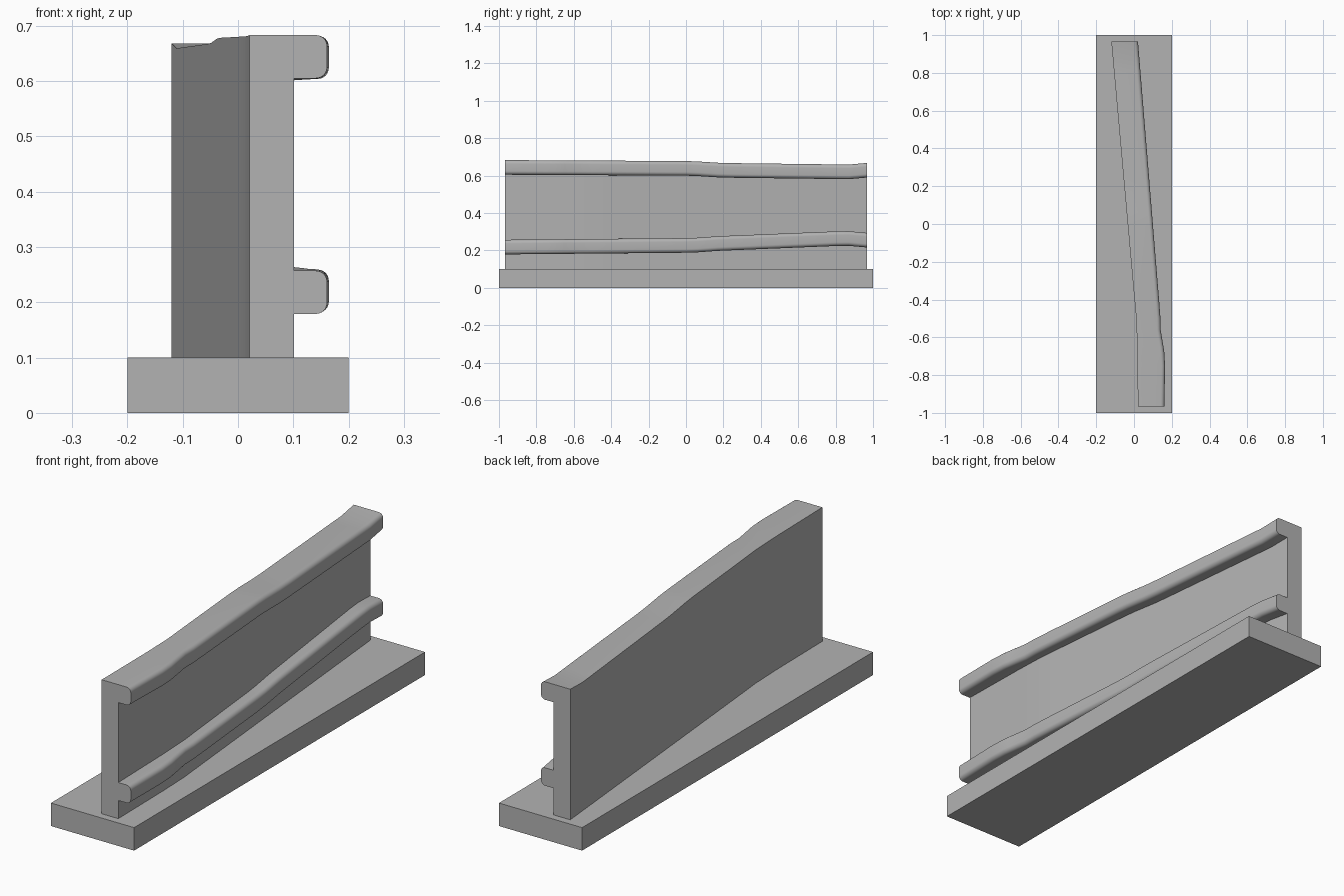
import bpy
import bmesh
from math import sin, cos, pi, radians

cube = bpy.data.objects.get("Cube")
if cube:
    bpy.data.objects.remove(cube, do_unlink=True)

grey = bpy.data.materials.new("plain grey")
grey.use_nodes = True
grey.diffuse_color = (0.45, 0.45, 0.45, 1)
grey.node_tree.nodes["Principled BSDF"].inputs["Base Color"].default_value = (0.45, 0.45, 0.45, 1)


def finish(bm, name):
    bmesh.ops.recalc_face_normals(bm, faces=bm.faces)
    mesh = bpy.data.meshes.new(name)
    bm.to_mesh(mesh)
    bm.free()
    mesh.materials.append(grey)
    obj = bpy.data.objects.new(name, mesh)
    bpy.context.collection.objects.link(obj)
    return obj


def sample(curve, y):
    """Linear interpolation through (y, value) points."""
    for (y0, v0), (y1, v1) in zip(curve, curve[1:]):
        if y <= y1:
            return v0 + (v1 - v0) * (y - y0) / (y1 - y0)
    return curve[-1][1]


# Base plinth
bm = bmesh.new()
bmesh.ops.create_cube(bm, size=1)
bmesh.ops.scale(bm, vec=(0.4, 2, 0.1), verts=bm.verts)
bmesh.ops.translate(bm, vec=(0, 0, 0.05), verts=bm.verts)
finish(bm, "base_plinth")

# Plan line of the wall's back, projection of the rails, and rail heights
END = 0.967
BACK = [(-END, 0.021), (-0.65, 0.017), (-0.5, 0.012), (-0.35, -0.002), (END, -0.12)]
WIDTH = [(-END, 0.14), (-0.75, 0.146), (-0.68, 0.143), (-0.56, 0.127), (-0.4, 0.13), (END, 0.141)]
TOP = [(-END, 0.683), (0, 0.678), (0.06, 0.676), (0.17, 0.669), (0.24, 0.667),
       (0.8, 0.66), (0.87, 0.659), (END, 0.668)]
LOW = [(-END, 0.257), (0, 0.266), (0.06, 0.268), (0.17, 0.276), (0.24, 0.279),
       (0.8, 0.302), (0.87, 0.303), (END, 0.294)]
WALL, RAIL, RADIUS, FLOOR = 0.08, 0.078, 0.02, 0.1


def rail_points(wall_x, edge_x, top):
    """Rounded rail outline, from the lower wall joint to the upper rounding."""
    pts = [(wall_x, top - RAIL)]
    for z, start in ((top - RAIL + RADIUS, -pi / 2), (top - RADIUS, 0)):
        for i in range(7):
            a = start + i * pi / 12
            pts.append((edge_x - RADIUS + RADIUS * cos(a), z + RADIUS * sin(a)))
    return pts


def section(y):
    left = sample(BACK, y)
    wall_x, edge_x = left + WALL, left + sample(WIDTH, y)
    top, low = sample(TOP, y), sample(LOW, y)
    return ([(left, FLOOR), (wall_x, FLOOR)] + rail_points(wall_x, edge_x, low)
            + [(wall_x, low)] + rail_points(wall_x, edge_x, top) + [(left, top)])


# Wall with its two rails, lofted along the plinth
stations = sorted({y for curve in (BACK, WIDTH, TOP, LOW) for y, _ in curve})
bm = bmesh.new()
rings = [[bm.verts.new((x, y, z)) for x, z in section(y)] for y in stations]
for a, b in zip(rings, rings[1:]):
    for i in range(len(a)):
        j = (i + 1) % len(a)
        bm.faces.new((a[i], a[j], b[j], b[i]))
bm.faces.new(rings[0])
bm.faces.new(rings[-1])
wall = finish(bm, "railed_wall")

bpy.ops.object.select_all(action="DESELECT")
wall.select_set(True)
bpy.context.view_layer.objects.active = wall
bpy.ops.object.shade_smooth_by_angle(angle=radians(30))
